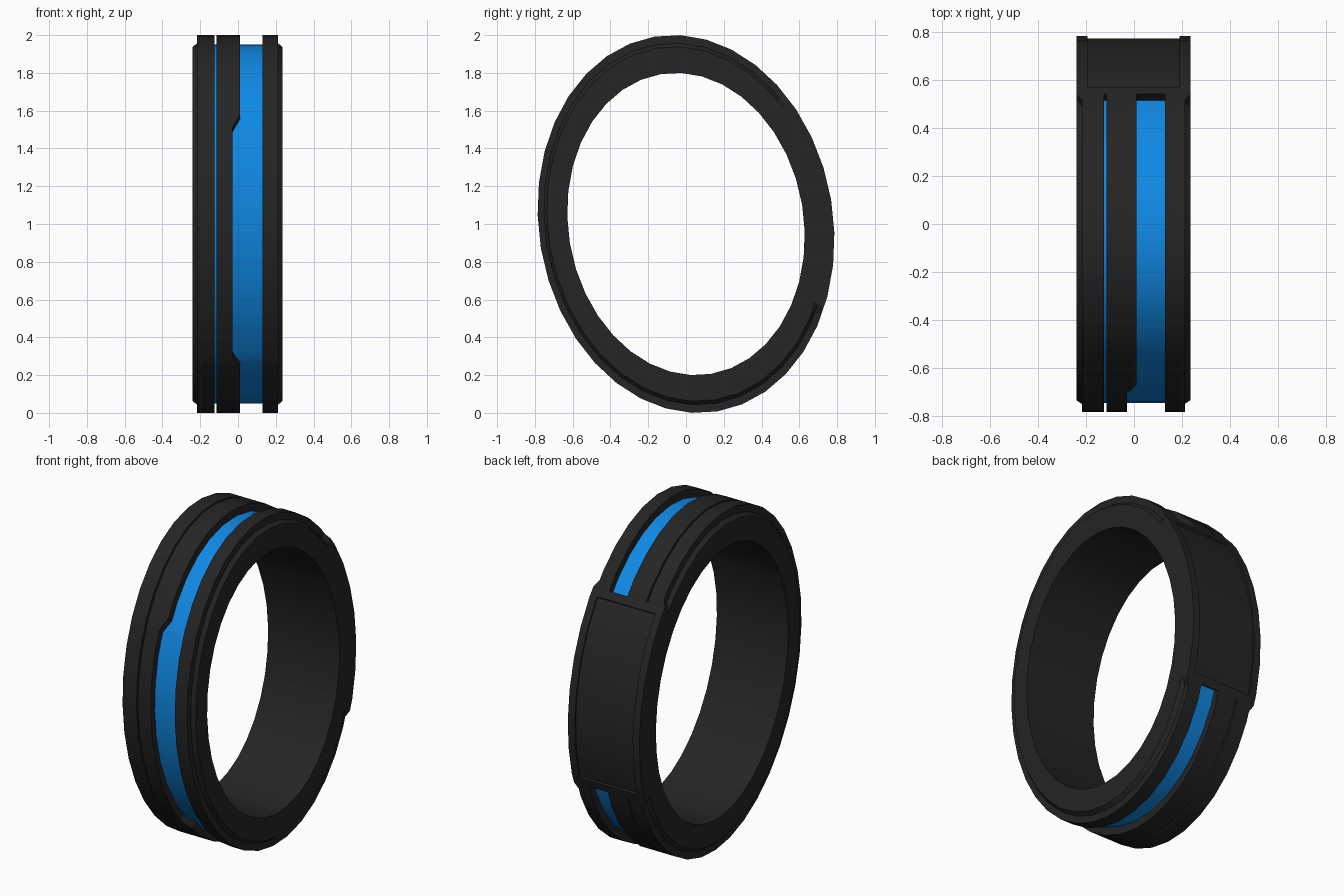
import bpy
import bmesh
import math

cube = bpy.data.objects.get("Cube")
if cube:
    bpy.data.objects.remove(cube, do_unlink=True)


def make_material(name, rgb):
    mat = bpy.data.materials.new(name)
    mat.use_nodes = True
    mat.diffuse_color = (*rgb, 1)
    mat.node_tree.nodes["Principled BSDF"].inputs["Base Color"].default_value = (*rgb, 1)
    return mat


BLACK = make_material("matte black", (0.018, 0.018, 0.018))
BLUE = make_material("bright blue", (0.005, 0.25, 0.78))

STEP = 10                      # degrees per facet
TILT = math.radians(9.5)
SEMI_Y, SEMI_Z = 0.779, 1.006
CLASP, RECESS = 34, 31         # half angles of the clasp and its sunken plate


def corner(deg):
    """Corner of the tilted oval in the y-z plane."""
    a = math.radians(deg)
    y, z = SEMI_Y * math.cos(a), SEMI_Z * math.sin(a)
    return (y * math.cos(TILT) - z * math.sin(TILT),
            y * math.sin(TILT) + z * math.cos(TILT))


def on_oval(deg, scale):
    """Point on the faceted oval, interpolated along its flat sides."""
    k = math.floor(deg / STEP)
    f = deg / STEP - k
    p, q = corner(k * STEP), corner((k + 1) * STEP)
    return [scale * (u + (v - u) * f) for u, v in zip(p, q)]


def sweep(name, sections, blue_strips=()):
    """Skin a list of (angle, profile) sections, closing both ends."""
    bm = bmesh.new()
    loops = []
    for deg, profile in sections:
        row = []
        for x, r in profile:
            y, z = on_oval(deg, r)
            row.append(bm.verts.new((x, y, z + 1)))
        loops.append(row)
    n = len(loops[0])
    for a, b in zip(loops, loops[1:]):
        for i in range(n):
            j = (i + 1) % n
            face = bm.faces.new((a[i], a[j], b[j], b[i]))
            face.material_index = 1 if i in blue_strips else 0
    bm.faces.new(loops[0])
    bm.faces.new(list(reversed(loops[-1])))
    bmesh.ops.remove_doubles(bm, verts=bm.verts, dist=1e-5)
    bmesh.ops.recalc_face_normals(bm, faces=bm.faces)
    mesh = bpy.data.meshes.new(name)
    bm.to_mesh(mesh)
    bm.free()
    mesh.materials.append(BLACK)
    mesh.materials.append(BLUE)
    obj = bpy.data.objects.new(name, mesh)
    bpy.context.collection.objects.link(obj)
    bpy.ops.object.select_all(action="DESELECT")
    obj.select_set(True)
    bpy.context.view_layer.objects.active = obj
    bpy.ops.object.shade_smooth_by_angle(angle=math.radians(25))
    return obj


def blend(value, low, high):
    return min(1, max(0, (value - low) / (high - low)))


def band_profile(deg):
    from_front = abs(deg - 180)
    edge = -0.03 + 0.04 * blend(from_front, 38, 43)      # wider blue inlay at front
    s = blend(from_front, 143.5, 146)                    # shoulders flare into clasp
    left, right = -0.217 - 0.023 * s, 0.212 + 0.023 * s
    floor = 0.952
    return [(-0.24, 0.8), (-0.24, 0.938), (left, 0.957), (left, 1),
            (-0.125, 1), (-0.125, floor), (-0.115, floor), (-0.115, 1),
            (edge, 1), (edge, floor), (0.13, floor), (0.13, 1),
            (right, 1), (right, 0.957), (0.235, 0.938), (0.235, 0.8)]


def clasp_profile(r):
    return [(-0.24, 0.8), (-0.24, 1), (-0.195, 1), (-0.195, r),
            (0.19, r), (0.19, 1), (0.235, 1), (0.235, 0.8)]


# Main band with the two blue inlays
angles = set(range(40, 321, STEP))
for offset in (38, 43, 143.5, 180 - CLASP):
    angles |= {180 - offset, 180 + offset}
sweep("band", [(d, band_profile(d)) for d in sorted(angles)], blue_strips=(5, 9))

# Clasp with raised rim and sunken plate
rim, plate = clasp_profile(1), clasp_profile(0.987)
sections = [(-CLASP, rim), (-RECESS, rim), (-RECESS, plate)]
sections += [(d, plate) for d in range(-30, 31, STEP)]
sections += [(RECESS, plate), (RECESS, rim), (CLASP, rim)]
sweep("clasp", sections)
